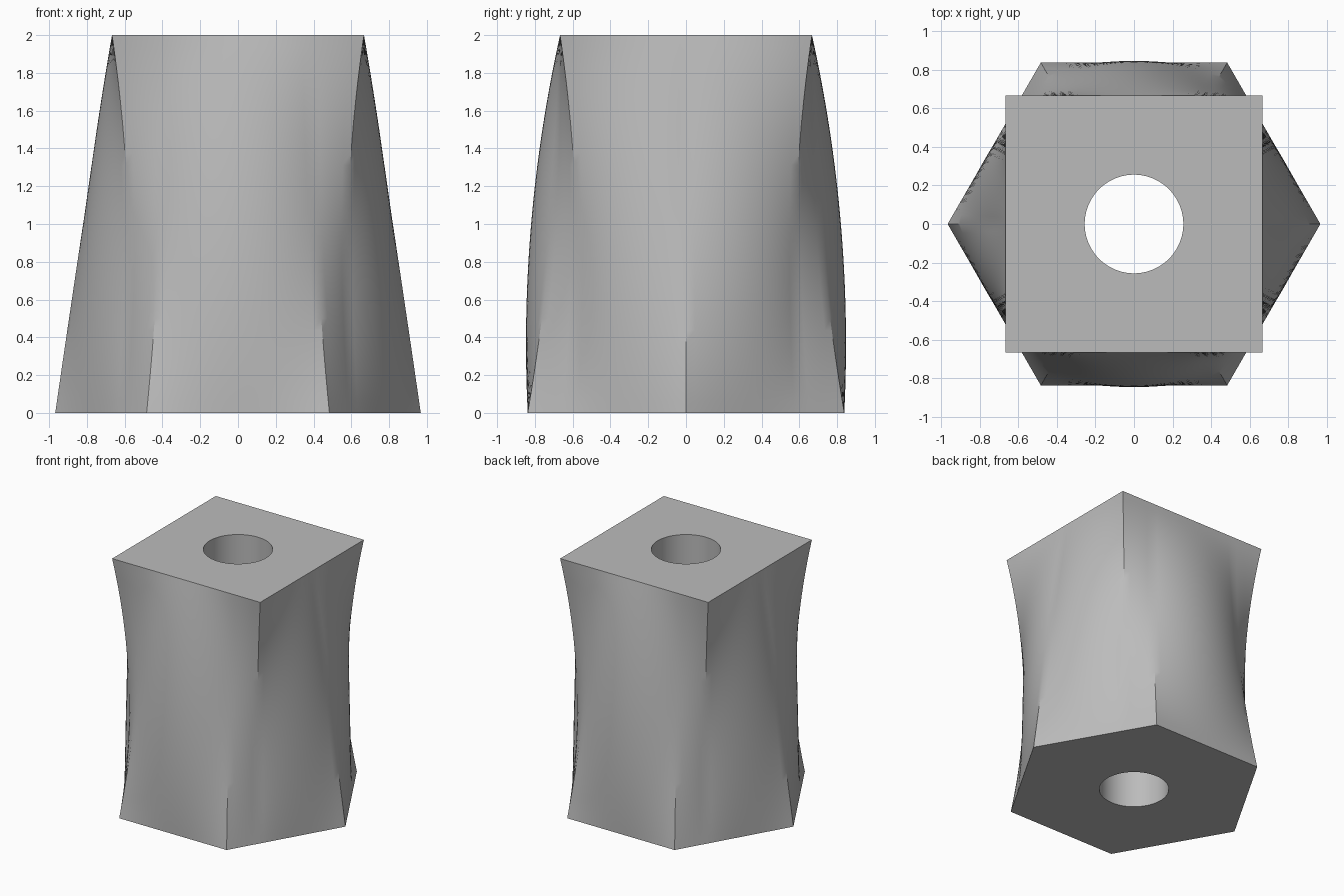
import bpy
import bmesh
from math import cos, sin, pi, radians

cube = bpy.data.objects.get("Cube")
if cube:
    bpy.data.objects.remove(cube, do_unlink=True)

HEIGHT = 2.0
SEGMENTS = 120          # 3 degree steps hit every hexagon and square corner
LEVELS = 32
HEX_APOTHEM, ROUND_RADIUS, SQUARE_HALF, BORE_RADIUS = 0.838, 0.82, 0.667, 0.256


def polygon_radius(angle, sides, apothem, first_normal):
    """Distance from the centre to a regular polygon's side at an angle."""
    step = 2 * pi / sides
    offset = (angle - first_normal + step / 2) % step - step / 2
    return apothem / cos(offset)


def loft_radius(angle, t):
    """Smooth loft from hexagon through circle to square."""
    low = polygon_radius(angle, 6, HEX_APOTHEM, pi / 6)
    high = polygon_radius(angle, 4, SQUARE_HALF, 0)
    return (low * (1 - t) * (1 - 2 * t) + ROUND_RADIUS * 4 * t * (1 - t)
            + high * t * (2 * t - 1))


def add_ring(bm, radius_at, z):
    angles = [2 * pi * i / SEGMENTS for i in range(SEGMENTS)]
    return [bm.verts.new((radius_at(a) * cos(a), radius_at(a) * sin(a), z)) for a in angles]


# Outer wall rings from the base up, then the bore rings from the top down
bm = bmesh.new()
rings = []
for level in range(LEVELS + 1):
    t = level / LEVELS
    rings.append(add_ring(bm, lambda a: loft_radius(a, t), HEIGHT * t))
for z in (HEIGHT, 0):
    rings.append(add_ring(bm, lambda a: BORE_RADIUS, z))

# Joining the rings in a closed loop makes the walls, both end faces and the bore
for lower, upper in zip(rings, rings[1:] + rings[:1]):
    for i in range(SEGMENTS):
        j = (i + 1) % SEGMENTS
        bm.faces.new((lower[i], lower[j], upper[j], upper[i]))
bmesh.ops.recalc_face_normals(bm, faces=bm.faces)

mesh = bpy.data.meshes.new("lofted_block")
bm.to_mesh(mesh)
bm.free()
block = bpy.data.objects.new("lofted_block", mesh)
bpy.context.collection.objects.link(block)

# Plain grey
grey = bpy.data.materials.new("light grey")
grey.use_nodes = True
colour = (0.5, 0.5, 0.5, 1)
grey.diffuse_color = colour
grey.node_tree.nodes["Principled BSDF"].inputs["Base Color"].default_value = colour
mesh.materials.append(grey)

bpy.ops.object.select_all(action="DESELECT")
block.select_set(True)
bpy.context.view_layer.objects.active = block
bpy.ops.object.shade_smooth_by_angle(angle=radians(30))
